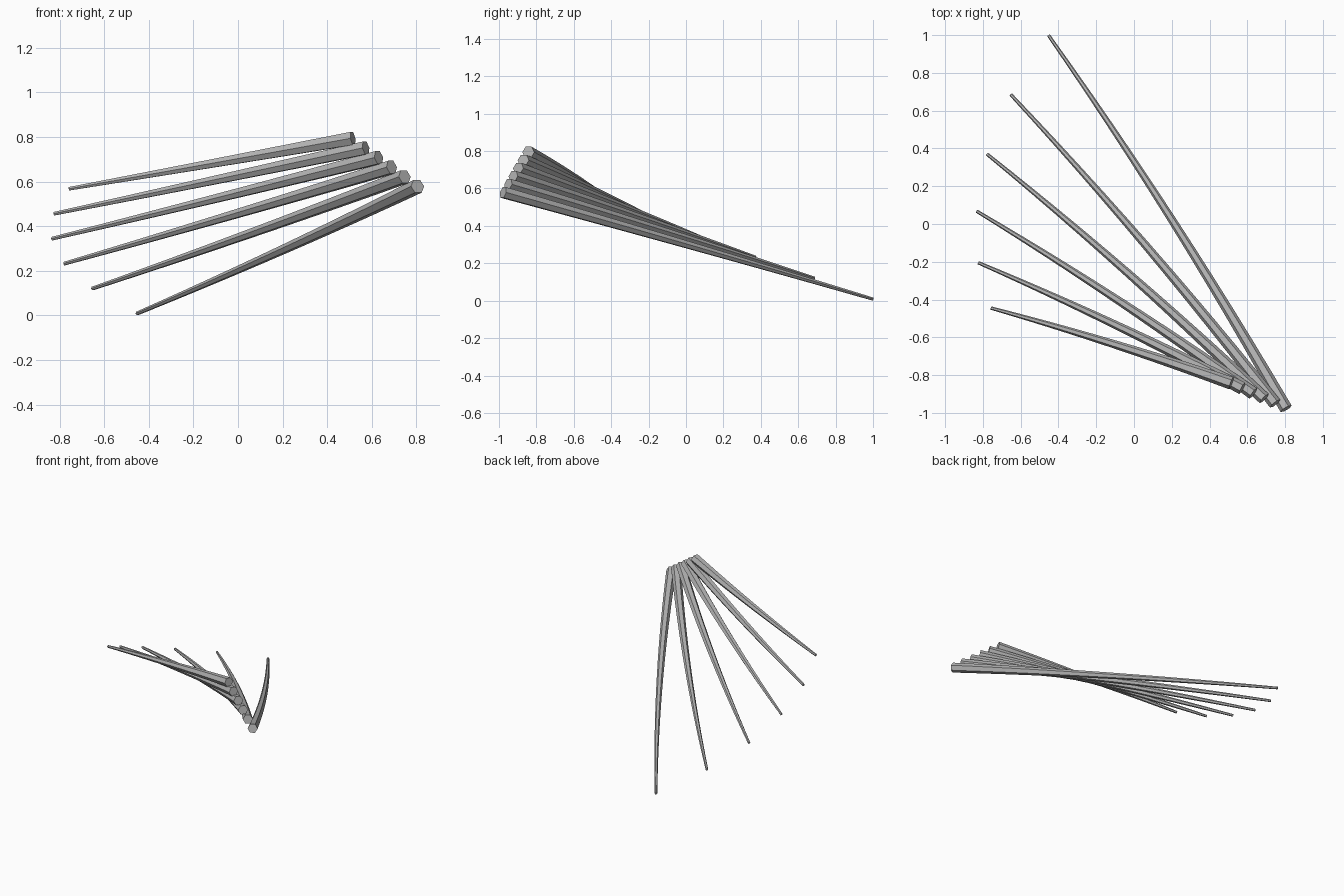
import bpy, bmesh, math
from mathutils import Vector

cube = bpy.data.objects.get("Cube")
if cube:
    bpy.data.objects.remove(cube, do_unlink=True)

GREY = (0.45, 0.45, 0.45, 1)
mat = bpy.data.materials.new("mid grey")
mat.use_nodes = True
mat.diffuse_color = GREY
mat.node_tree.nodes["Principled BSDF"].inputs["Base Color"].default_value = GREY

COUNT, SIDES, STEPS = 6, 6, 12
BUTT_R, TIP_R = 0.034, 0.009
UP = Vector((0, 0, 1))

# Plan positions of the thin ends; their height falls evenly
TIPS = [(-0.757, -0.445), (-0.824, -0.205), (-0.833, 0.068),
        (-0.778, 0.37), (-0.652, 0.685), (-0.452, 0.998)]


def tapered_beam(name, butt, tip, bow):
    """Six-sided beam, thick at the butt, bowed slightly sideways."""
    chord = tip - butt
    sideways = chord.cross(UP).normalized()
    bm = bmesh.new()
    rings = []
    for s in range(STEPS + 1):
        t = s / STEPS
        centre = butt + chord * t + sideways * bow * 4 * t * (1 - t)
        along = (chord + sideways * bow * 4 * (1 - 2 * t)).normalized()
        side = along.cross(UP).normalized()
        top = side.cross(along)
        r = BUTT_R + (TIP_R - BUTT_R) * t
        angles = [math.tau * k / SIDES for k in range(SIDES)]
        rings.append([bm.verts.new(centre + (side * math.cos(a) + top * math.sin(a)) * r)
                      for a in angles])
    for a, b in zip(rings, rings[1:]):
        for k in range(SIDES):
            n = (k + 1) % SIDES
            bm.faces.new((a[k], a[n], b[n], b[k]))
    # Flat end caps
    bm.faces.new(rings[0])
    bm.faces.new(rings[-1])
    bmesh.ops.recalc_face_normals(bm, faces=bm.faces)
    mesh = bpy.data.meshes.new(name)
    bm.to_mesh(mesh)
    bm.free()
    mesh.materials.append(mat)
    obj = bpy.data.objects.new(name, mesh)
    bpy.context.collection.objects.link(obj)


# Fan of beams: butts in a sloping row, tips spread out and down
for i, (x, y) in enumerate(TIPS):
    butt = Vector((0.515 + 0.058 * i, -0.843 - 0.027 * i, 0.794 - 0.043 * i))
    tip = Vector((x, y, 0.568 - 0.1118 * i))
    tapered_beam(f"beam_{i + 1}", butt, tip, 0.012 + 0.003 * i)
